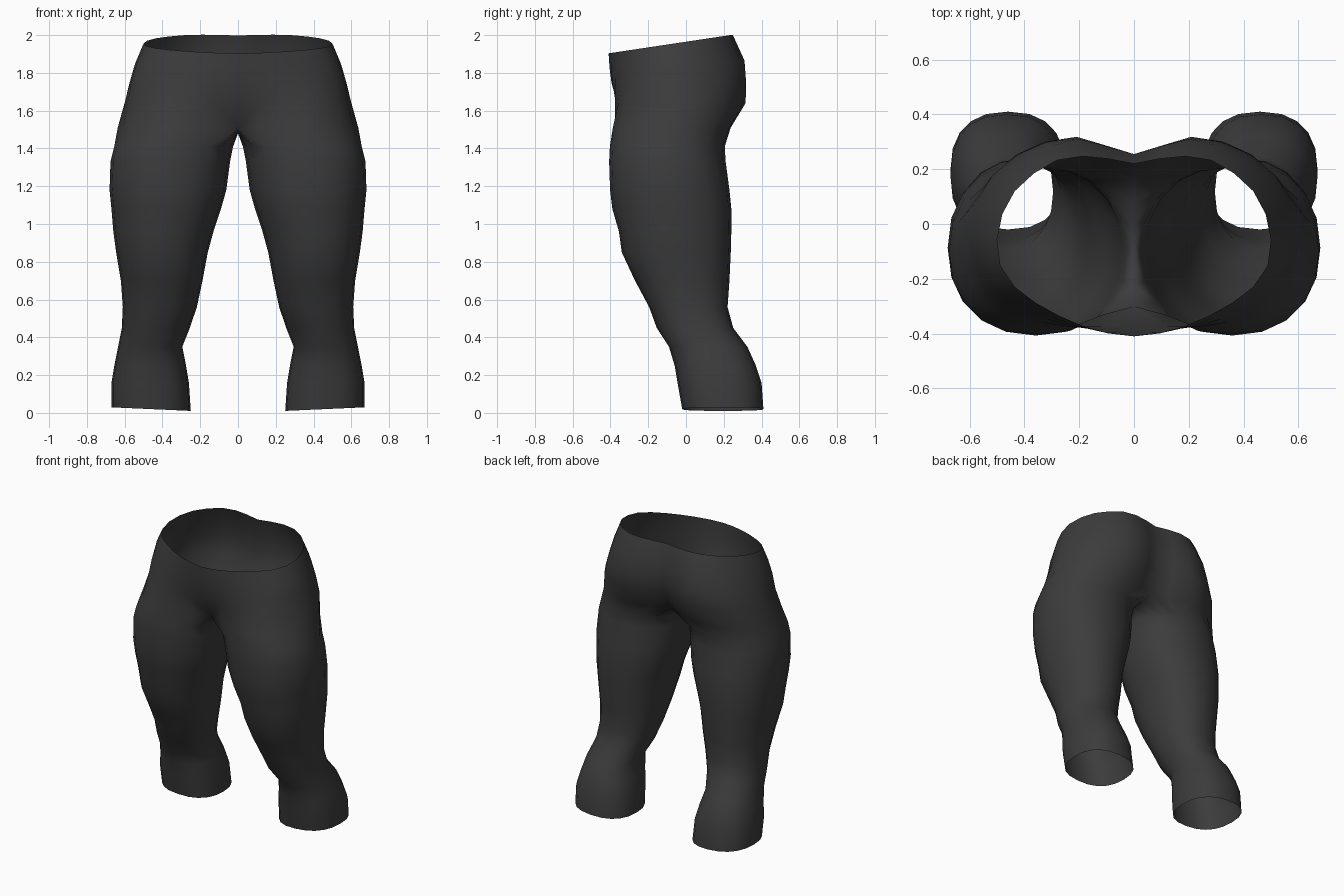
import bpy, bmesh, math
from mathutils import Vector

if "Cube" in bpy.data.objects:
    bpy.data.objects.remove(bpy.data.objects["Cube"])

N = 20       # points around a leg
ARC = 15     # points of the leg ring that carry on up into the hips


def power(v, e):
    return math.copysign(abs(v) ** e, v)


def leg_ring(z, xi, xo, yf, yb, n):
    """Rounded section given by its inner, outer, front and back limits."""
    cx, cy, rx, ry = (xi + xo) / 2, (yf + yb) / 2, (xo - xi) / 2, (yb - yf) / 2
    pts = []
    for i in range(N):
        a = math.radians(234 + 18 * i)
        pts.append(Vector((cx + rx * power(math.cos(a), 2 / n),
                           cy + ry * power(math.sin(a), 2 / n), z)))
    return pts


def hip_arc(ctrl, z0, slope=0.0):
    """Smooth half section from front centre to back centre, evenly spaced."""
    p = [Vector(c) for c in ctrl]
    p = [Vector((-p[1].x, p[1].y))] + p + [Vector((-p[-2].x, p[-2].y))]
    dense = []
    for k in range(1, len(p) - 2):
        a, b, c, d = p[k - 1:k + 3]
        for s in range(12):
            t = s / 12
            dense.append(0.5 * (2 * b + (c - a) * t + (2 * a - 5 * b + 4 * c - d) * t * t
                                + (3 * b - a - 3 * c + d) * t ** 3))
    dense.append(p[-2])
    run = [0.0]
    for a, b in zip(dense, dense[1:]):
        run.append(run[-1] + (b - a).length)
    out = []
    for i in range(ARC):
        want = run[-1] * i / (ARC - 1)
        k = max(j for j in range(len(run) - 1) if run[j] <= want + 1e-9)
        q = dense[k].lerp(dense[k + 1], (want - run[k]) / (run[k + 1] - run[k]))
        x = 0.0 if i in (0, ARC - 1) else max(q.x, 0.0)
        out.append(Vector((x, q.y, z0 + slope * q.y)))
    return out


# Leg sections from ankle to thigh: z, inner x, outer x, front y, back y, squareness
legs = [leg_ring(*s) for s in (
    (0.02, .25, .67, -.02, .41, 2.4),
    (0.16, .26, .67, -.045, .40, 2.4),
    (0.25, .275, .655, -.06, .37, 2.3),
    (0.35, .295, .635, -.09, .325, 2.2),
    (0.45, .255, .615, -.155, .25, 2.2),
    (0.56, .218, .61, -.195, .22, 2.2),
    (0.70, .188, .62, -.27, .23, 2.2),
    (0.85, .16, .645, -.34, .237, 2.2),
    (0.96, .13, .66, -.355, .24, 2.2),
    (1.08, .09, .67, -.39, .24, 2.2),
    (1.18, .062, .68, -.402, .23, 2.2),
    (1.33, .042, .675, -.407, .21, 2.2),
    (1.41, .026, .655, -.403, .205, 2.2))]
for v in legs[0]:                       # hem drops slightly towards the inside
    v.z += 0.045 * (v.x - 0.46)

# Hip sections from crotch to waist
hips = [
    hip_arc([(0, -.30), (.28, -.39), (.52, -.315), (.635, -.1), (.58, .1),
             (.42, .21), (.2, .235), (0, .16)], 1.51),
    hip_arc([(0, -.365), (.28, -.372), (.5, -.28), (.6, -.08), (.55, .13),
             (.4, .27), (.2, .315), (0, .235)], 1.64),
    hip_arc([(0, -.395), (.26, -.365), (.49, -.26), (.575, -.08), (.52, .13),
             (.38, .27), (.2, .318), (0, .255)], 1.75),
    hip_arc([(0, -.405), (.25, -.36), (.475, -.24), (.548, -.08), (.49, .12),
             (.36, .255), (.19, .31), (0, .255)], 1.85, 0.05),
    hip_arc([(0, -.41), (.23, -.355), (.44, -.225), (.5, -.08), (.45, .1),
             (.3, .225), (.15, .247), (0, .22)], 1.965, 0.15)]

# Crotch seam closes the inside of the lowest hip section
front, back = hips[0][0], hips[0][-1]
for k in range(1, N - ARC + 1):
    t = k / (N - ARC + 1)
    p = back.lerp(front, t)
    p.z -= 0.03 * math.sin(math.pi * t)
    hips[0].append(p)

bm = bmesh.new()
rows = [[bm.verts.new(p) for p in ring] for ring in legs + hips]
for r, (a, b) in enumerate(zip(rows, rows[1:])):
    closed = r < len(legs)
    for i in range(N if closed else ARC - 1):
        j = (i + 1) % N
        bm.faces.new((a[i], a[j], b[j], b[i]))
mesh = bpy.data.meshes.new("trousers")
bm.to_mesh(mesh)
bm.free()

trousers = bpy.data.objects.new("trousers", mesh)
bpy.context.collection.objects.link(trousers)
bpy.context.view_layer.objects.active = trousers
trousers.select_set(True)

# Dark cloth
cloth = bpy.data.materials.new("dark_grey_cloth")
cloth.diffuse_color = (0.045, 0.045, 0.045, 1)
cloth.use_nodes = True
cloth.node_tree.nodes["Principled BSDF"].inputs["Base Color"].default_value = cloth.diffuse_color
mesh.materials.append(cloth)

# Second half
mirror = trousers.modifiers.new("mirror", 'MIRROR')
mirror.use_clip = True
mirror.merge_threshold = 0.001
bpy.ops.object.modifier_apply(modifier=mirror.name)
bpy.ops.object.shade_smooth()
